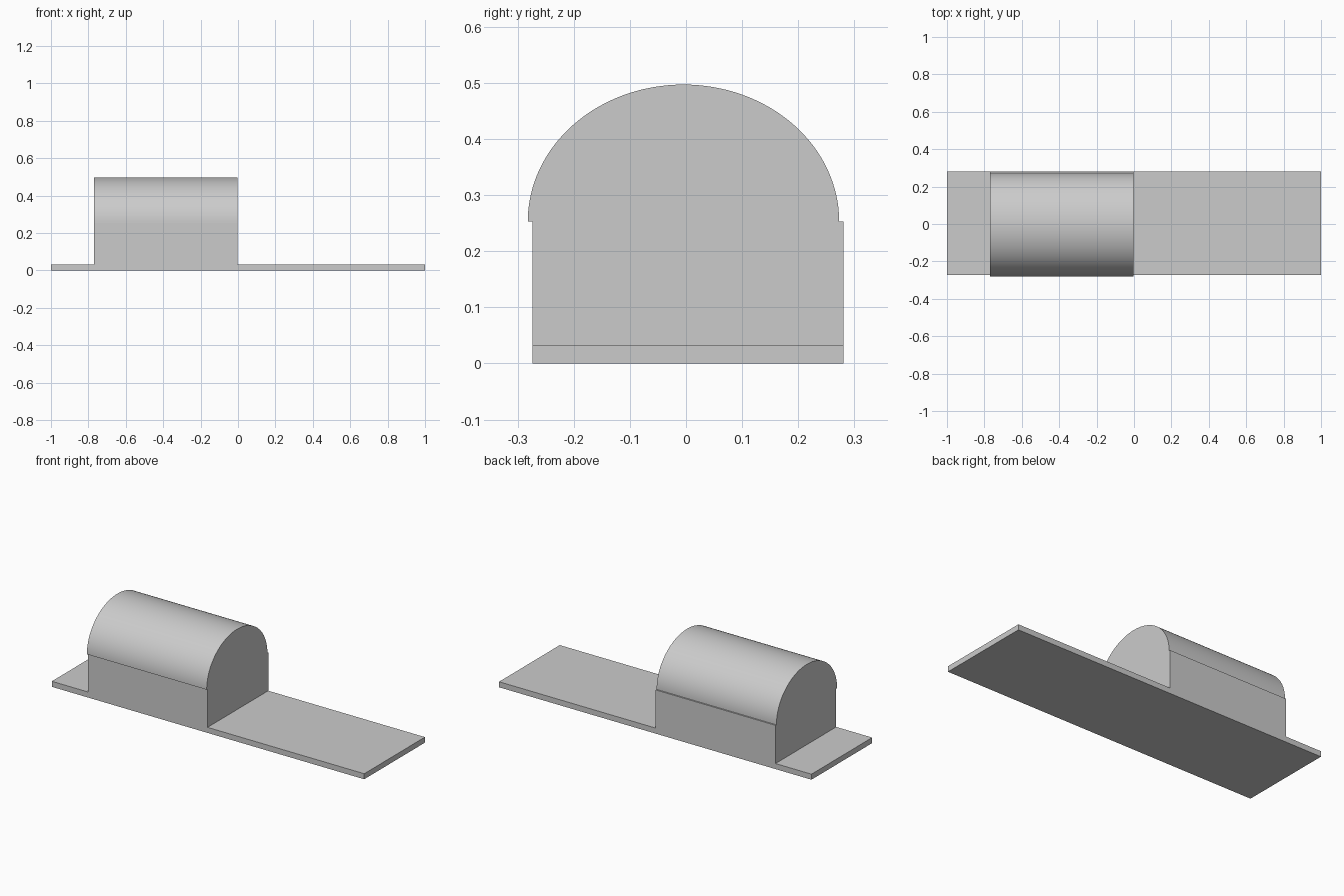
import bpy
import math

cube = bpy.data.objects.get("Cube")
if cube:
    bpy.data.objects.remove(cube, do_unlink=True)

GREY = (0.6, 0.6, 0.6, 1)
grey = bpy.data.materials.new("plain grey")
grey.use_nodes = True
grey.diffuse_color = GREY
grey.node_tree.nodes["Principled BSDF"].inputs["Base Color"].default_value = GREY


def extrude_x(name, profile, x0, x1):
    """Solid prism from a (y, z) profile, running along x."""
    n = len(profile)
    verts = [(x, y, z) for x in (x0, x1) for y, z in profile]
    faces = [(i, (i + 1) % n, n + (i + 1) % n, n + i) for i in range(n)]
    faces += [tuple(reversed(range(n))), tuple(range(n, 2 * n))]
    mesh = bpy.data.meshes.new(name)
    mesh.from_pydata(verts, [], faces)
    mesh.materials.append(grey)
    obj = bpy.data.objects.new(name, mesh)
    bpy.context.collection.objects.link(obj)
    return obj


def box_profile(y0, y1, z0, z1):
    return [(y0, z0), (y1, z0), (y1, z1), (y0, z1)]


# Long flat base and the straight-sided body standing on it
FRONT, BACK = -0.274, 0.281
BASE_TOP, EAVES = 0.032, 0.253
extrude_x("base_plate", box_profile(FRONT, BACK, 0, BASE_TOP), -1, 1)
extrude_x("body", box_profile(FRONT, BACK, BASE_TOP, EAVES), -0.77, -0.003)

# Barrel roof: half ellipse, set slightly forward of the body
STEPS = 64
arch = [(-0.0045 + 0.2775 * math.cos(math.pi * i / STEPS),
         EAVES + 0.244 * math.sin(math.pi * i / STEPS)) for i in range(STEPS + 1)]
roof = extrude_x("barrel_roof", arch, -0.77, -0.003)

# Smooth the curved roof, keeping its edges crisp
bpy.ops.object.select_all(action="DESELECT")
roof.select_set(True)
bpy.context.view_layer.objects.active = roof
bpy.ops.object.shade_smooth_by_angle(angle=math.radians(30))
